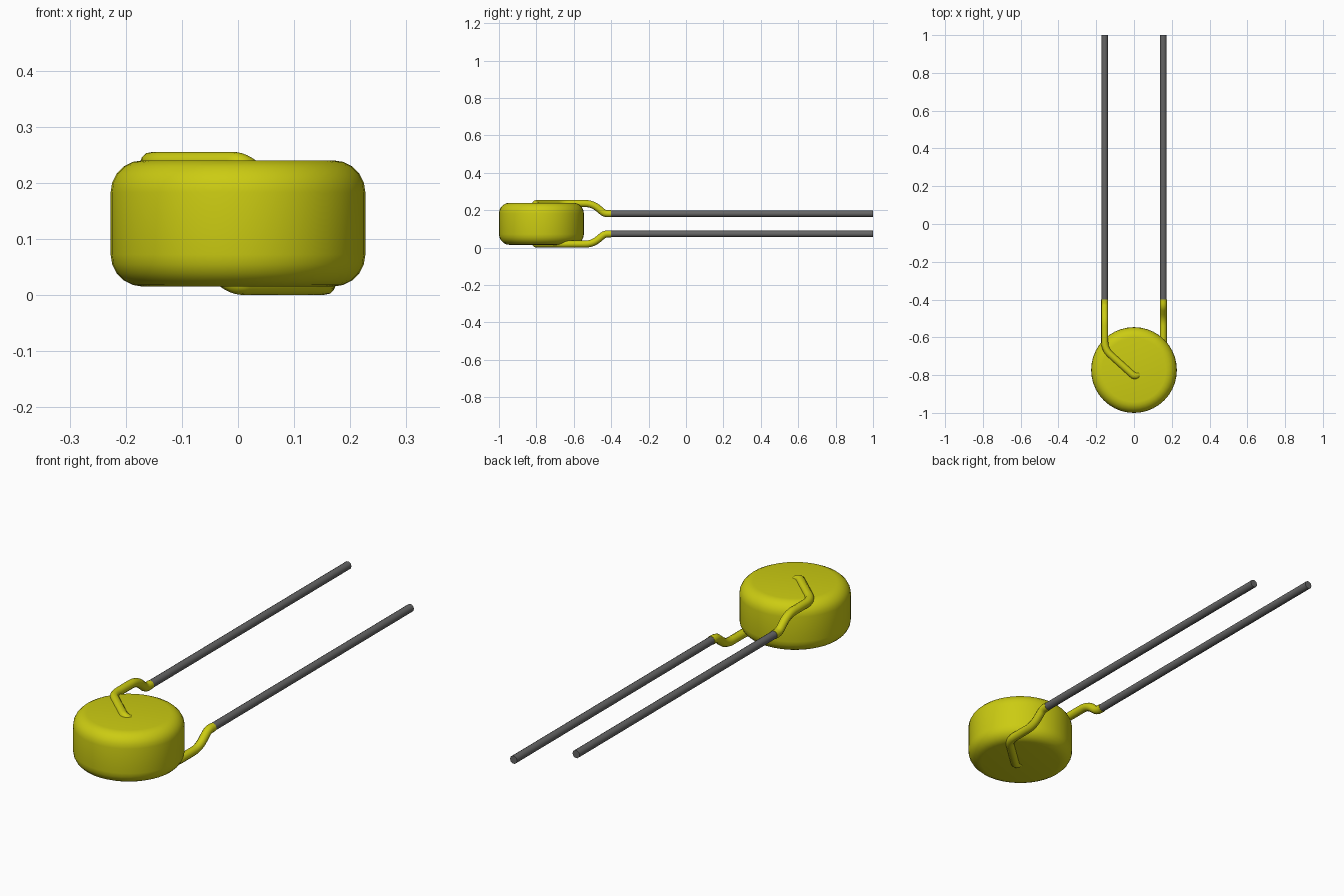
import bpy, bmesh, math
from mathutils import Vector

cube = bpy.data.objects.get("Cube")
if cube:
    bpy.data.objects.remove(cube, do_unlink=True)


def material(name, rgb, rough):
    m = bpy.data.materials.new(name)
    m.use_nodes = True
    m.diffuse_color = (*rgb, 1)
    bsdf = m.node_tree.nodes["Principled BSDF"]
    bsdf.inputs["Base Color"].default_value = (*rgb, 1)
    bsdf.inputs["Roughness"].default_value = rough
    return m


yellow = material("yellow coating", (0.6, 0.6, 0.006), 0.5)
grey = material("grey metal", (0.13, 0.13, 0.13), 0.5)

MID_Z = 0.1275      # mid height of the body
DISC_Y = -0.773
DISC_R = 0.227


def finish(obj, mat, angle=40):
    obj.data.materials.clear()
    obj.data.materials.append(mat)
    bpy.ops.object.select_all(action='DESELECT')
    obj.select_set(True)
    bpy.context.view_layer.objects.active = obj
    bpy.ops.object.shade_smooth_by_angle(angle=math.radians(angle))


def rounded(points, radius, steps=5):
    """Round the inner corners of a polyline with short quadratic arcs."""
    pts = [Vector(p) for p in points]
    out = [pts[0]]
    for a, b, c in zip(pts, pts[1:], pts[2:]):
        r = min(radius, (a - b).length * 0.48, (c - b).length * 0.48)
        p, q = b + (a - b).normalized() * r, b + (c - b).normalized() * r
        for i in range(steps + 1):
            t = i / steps
            out.append(p * (1 - t) ** 2 + b * 2 * t * (1 - t) + q * t ** 2)
    return out + [pts[-1]]


def tube(name, points, radius, mat):
    """Sweep a round section along the points and turn it into a mesh."""
    cu = bpy.data.curves.new(name, 'CURVE')
    cu.dimensions = '3D'
    cu.bevel_depth = radius
    cu.bevel_resolution = 3
    cu.use_fill_caps = True
    sp = cu.splines.new('POLY')
    sp.points.add(len(points) - 1)
    for sp_pt, p in zip(sp.points, points):
        sp_pt.co = (*p, 1)
    obj = bpy.data.objects.new(name, cu)
    bpy.context.collection.objects.link(obj)
    bpy.ops.object.select_all(action='DESELECT')
    obj.select_set(True)
    bpy.context.view_layer.objects.active = obj
    bpy.ops.object.convert(target='MESH')
    obj = bpy.context.view_layer.objects.active
    finish(obj, mat)
    return obj


# Disc body with rounded rims
me = bpy.data.meshes.new("disc_body")
bm = bmesh.new()
bmesh.ops.create_cone(bm, cap_ends=True, segments=40, radius1=DISC_R,
                      radius2=DISC_R, depth=0.225)
rims = [e for e in bm.edges if abs(e.verts[0].co.z - e.verts[1].co.z) < 1e-5]
bmesh.ops.bevel(bm, geom=rims, offset=0.057, segments=5, profile=0.5,
                affect='EDGES')
bm.to_mesh(me)
bm.free()
disc = bpy.data.objects.new("disc_body", me)
disc.location = (0, DISC_Y, MID_Z)
bpy.context.collection.objects.link(disc)
finish(disc, yellow)

# Coated lead: dips into the disc face, runs to the rim, then bends to mid height
H, LOW = 0.1085, 0.054
coated = [(0.035, -0.79, H - 0.022), (0.005, -0.81, H), (-0.155, -0.665, H),
          (-0.155, -0.50, H), (-0.155, -0.435, LOW), (-0.155, -0.40, LOW)]
bare = [(-0.155, -0.402, LOW), (-0.155, 1.0, LOW)]

# The lower lead is the upper one turned half a circle about the y axis
for side, s in (("upper", 1), ("lower", -1)):
    def place(pts):
        return [(s * x, y, MID_Z + s * z) for x, y, z in pts]
    tube(side + "_coated_lead", rounded(place(coated), 0.04), 0.019, yellow)
    tube(side + "_bare_wire", place(bare), 0.0178, grey)
